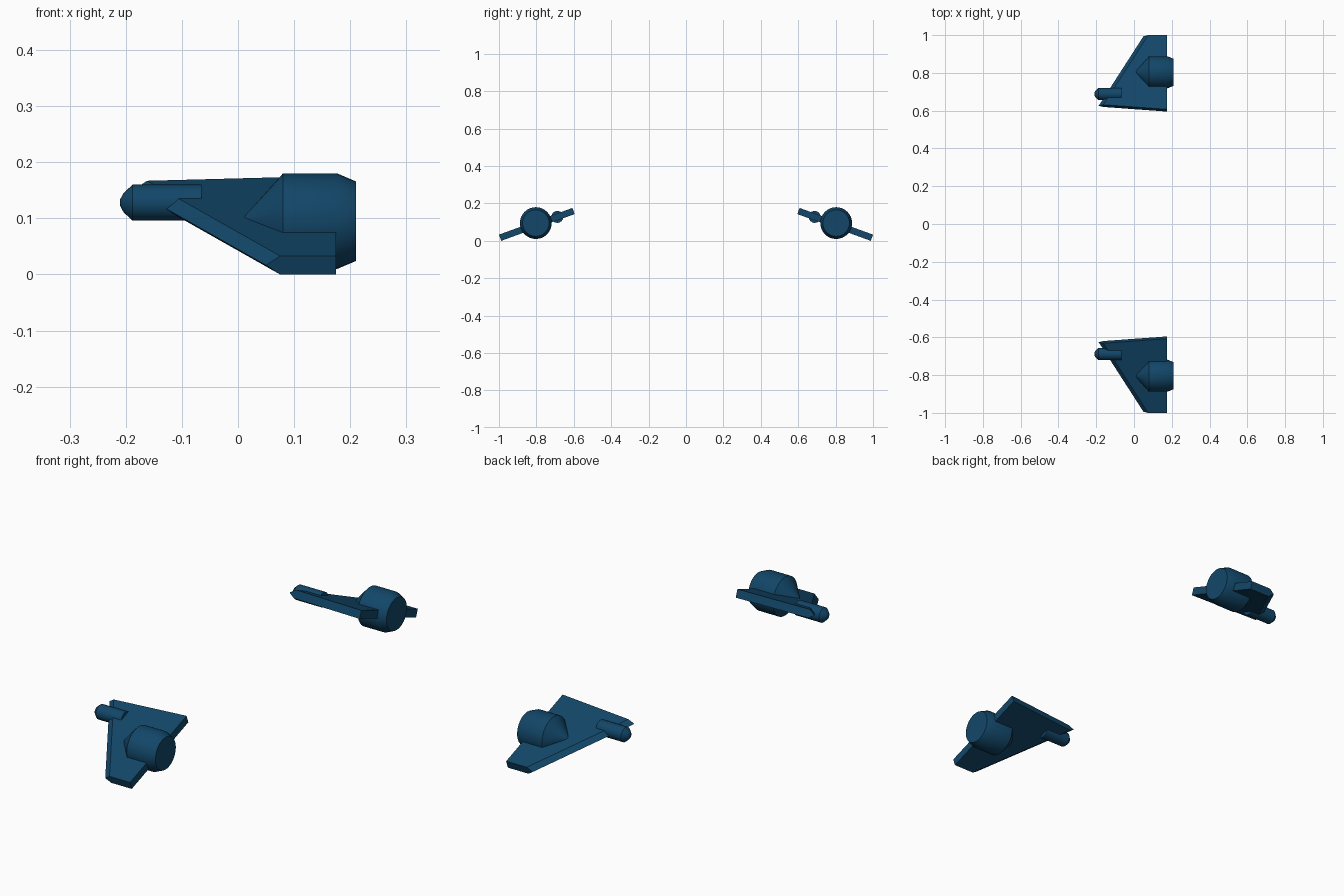
import bpy, bmesh, math

if "Cube" in bpy.data.objects:
    bpy.data.objects.remove(bpy.data.objects["Cube"])

TILT = math.radians(20)
C, S = math.cos(TILT), math.sin(TILT)

mat = bpy.data.materials.new("dark_blue")
mat.diffuse_color = (0.006, 0.062, 0.14, 1)
mat.use_nodes = True
mat.node_tree.nodes["Principled BSDF"].inputs["Base Color"].default_value = mat.diffuse_color


def finish(bm, name, smooth=False):
    """Turn a bmesh into an object mirrored across the XZ plane."""
    bmesh.ops.recalc_face_normals(bm, faces=bm.faces)
    me = bpy.data.meshes.new(name)
    bm.to_mesh(me)
    bm.free()
    me.materials.append(mat)
    ob = bpy.data.objects.new(name, me)
    bpy.context.collection.objects.link(ob)
    m = ob.modifiers.new("mirror", 'MIRROR')
    m.use_axis = (False, True, False)
    m.use_clip = False
    if smooth:
        bpy.ops.object.select_all(action='DESELECT')
        ob.select_set(True)
        bpy.context.view_layer.objects.active = ob
        bpy.ops.object.shade_smooth_by_angle(angle=math.radians(30))
    return ob


def turned(name, profile, y, z, sides):
    """Lathe an (x, radius) profile around an axis parallel to X."""
    bm = bmesh.new()
    rings = []
    for x, r in profile:
        rings.append([bm.verts.new((x, y + r * math.cos(a), z + r * math.sin(a)))
                      for a in (2 * math.pi * i / sides for i in range(sides))])
    for a, b in zip(rings, rings[1:]):
        for i in range(sides):
            j = (i + 1) % sides
            bm.faces.new((a[i], a[j], b[j], b[i]))
    bm.faces.new(rings[0])
    bm.faces.new(rings[-1])
    return finish(bm, name, True)


# Wing: tilted plate with a pointed leading edge, lofted from tip to root
def wing():
    bm = bmesh.new()
    t = 0.0175

    def section(lead, span_lead, span_trail):
        pts = [(0.175, t, span_trail), (lead + 0.025, t, span_lead),
               (lead, 0, span_lead), (lead + 0.025, -t, span_lead),
               (0.175, -t, span_trail)]
        # span runs inward from the tip, h is the offset along the plate normal
        return [bm.verts.new((x, 0.994 - s * C + h * S, 0.0165 + s * S + h * C))
                for x, h, s in pts]

    tip = section(0.05, 0, 0)
    root = section(-0.187, 0.392, 0.418)
    for i in range(5):
        j = (i + 1) % 5
        bm.faces.new((tip[i], tip[j], root[j], root[i]))
    bm.faces.new(tip)
    bm.faces.new(root)
    return finish(bm, "wings")


wing()

# Engine pods: conical nose, straight drum, tapered rear rim
turned("engine_pods",
       [(0.010, 0.007), (0.08, 0.085), (0.177, 0.085), (0.21, 0.071)],
       0.803, 0.095, 32)

# Gun barrels on the leading edges with rounded noses
turned("gun_barrels",
       [(-0.21, 0.006), (-0.204, 0.017), (-0.188, 0.032), (-0.065, 0.032)],
       0.688, 0.128, 24)
